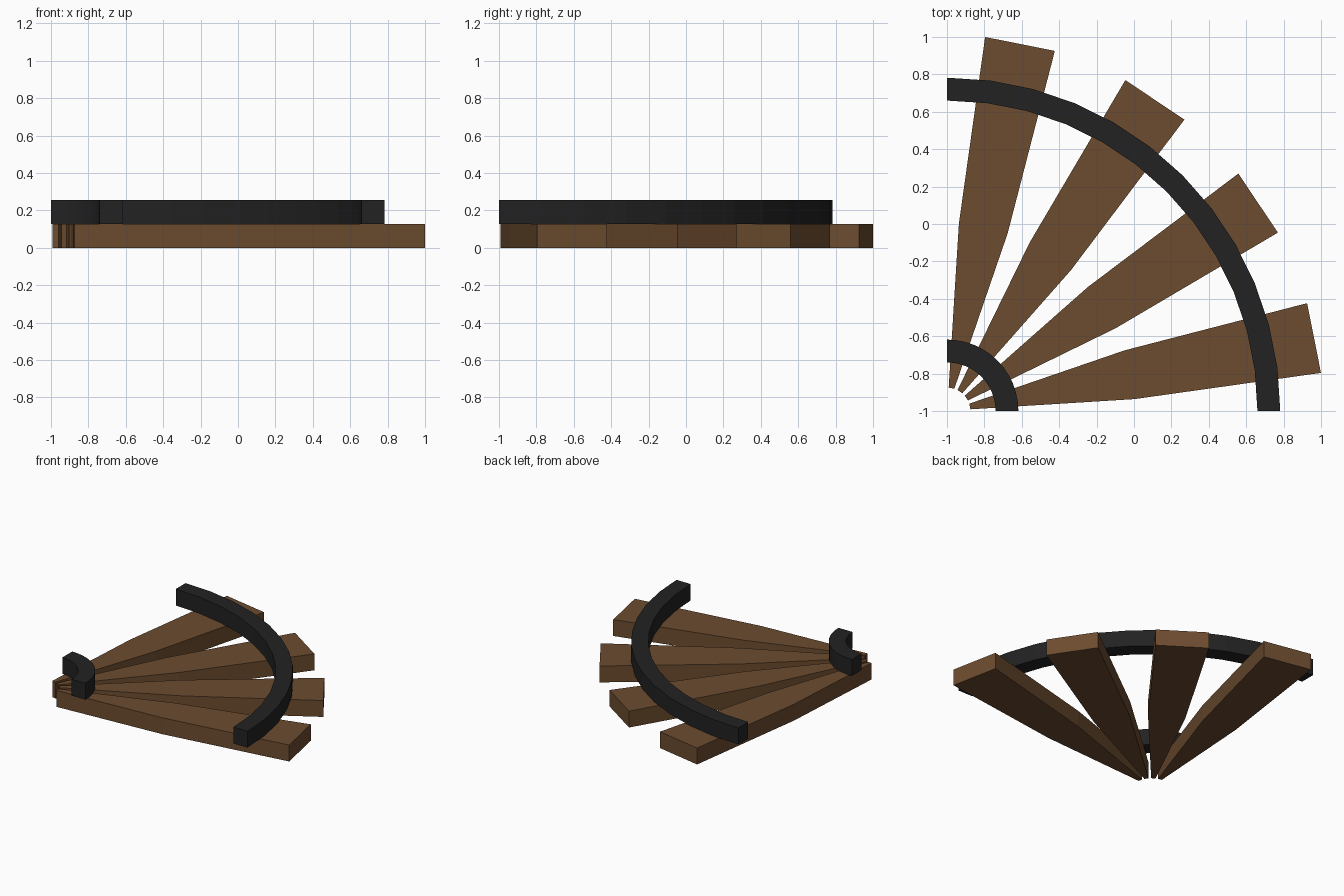
import bpy, bmesh
from math import sin, cos, radians, pi

if "Cube" in bpy.data.objects:
    bpy.data.objects.remove(bpy.data.objects["Cube"])

def material(name, rgb):
    m = bpy.data.materials.new(name)
    m.diffuse_color = (*rgb, 1)
    m.use_nodes = True
    m.node_tree.nodes["Principled BSDF"].inputs["Base Color"].default_value = m.diffuse_color
    return m

wood = material("brown wood", (0.15, 0.072, 0.028))
iron = material("black iron", (0.016, 0.016, 0.016))
CX, CY, H = -1.0, -1.0, 0.128   # shared centre and layer thickness

def prism(name, sections, z, mat):
    """Box strip swept through pairs of left/right outline points."""
    bm = bmesh.new()
    rows = [[bm.verts.new((CX + p[0], CY + p[1], h))
             for p, h in ((a, z), (b, z), (b, z + H), (a, z + H))]
            for a, b in sections]
    for r, s in zip(rows, rows[1:]):
        for i in range(4):
            j = (i + 1) % 4
            bm.faces.new((r[i], r[j], s[j], s[i]))
    bm.faces.new(rows[0])
    bm.faces.new(rows[-1])
    bmesh.ops.recalc_face_normals(bm, faces=bm.faces)
    me = bpy.data.meshes.new(name)
    bm.to_mesh(me)
    bm.free()
    me.materials.append(mat)
    bpy.context.collection.objects.link(bpy.data.objects.new(name, me))

# Four tapered planks fanning out: (distance, half width)
profile = [(0.125, 0.0155), (0.996, 0.133), (2.001, 0.19)]
for k in range(4):
    a = radians(11.25 + 22.5 * k)
    c, s = cos(a), sin(a)
    prism(f"plank_{k + 1}",
          [((r * c - w * s, r * s + w * c), (r * c + w * s, r * s - w * c))
           for r, w in profile], 0, wood)

# Two quarter-circle bands lying on the planks
for name, r0, r1 in (("inner_band", 0.26, 0.382), ("outer_band", 1.66, 1.782)):
    angles = [i * pi / 2 / 12 for i in range(13)]
    prism(name, [((r0 * cos(t), r0 * sin(t)), (r1 * cos(t), r1 * sin(t)))
                 for t in angles], H, iron)
